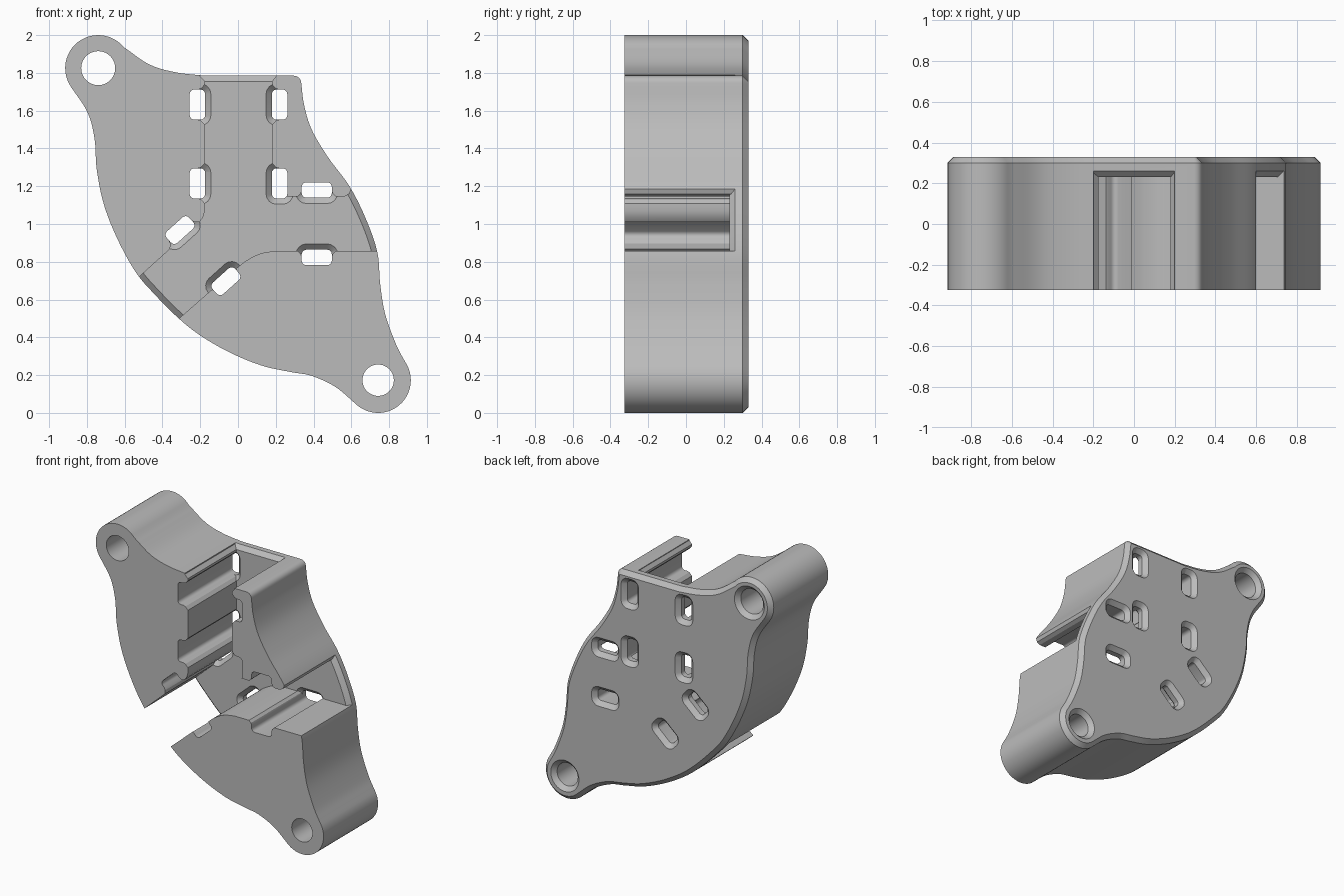
import bpy, bmesh
from math import cos, sin, radians
from mathutils import Vector

if "Cube" in bpy.data.objects:
    bpy.data.objects.remove(bpy.data.objects["Cube"])

FRONT, FLOOR, BACK, CHAMFER = -0.325, 0.23, 0.33, 0.03

gray = bpy.data.materials.new("light gray")
gray.use_nodes = True
gray.diffuse_color = (0.5, 0.5, 0.5, 1)
gray.node_tree.nodes["Principled BSDF"].inputs["Base Color"].default_value = gray.diffuse_color


def arc(cx, cz, r, start, end, n):
    angles = [radians(start + (end - start) * i / n) for i in range(n + 1)]
    return [Vector((cx + r * cos(a), cz + r * sin(a))) for a in angles]


def spline(points, steps=6):
    """Smooth curve through the points, both ends left out."""
    p = [Vector(q) for q in points]
    p = [2 * p[0] - p[1]] + p + [2 * p[-1] - p[-2]]
    out = []
    for a, b, c, d in zip(p, p[1:], p[2:], p[3:]):
        for i in range(steps):
            t = i / steps
            out.append(0.5 * (2 * b + (c - a) * t + (2 * a - 5 * b + 4 * c - d) * t * t
                              + (3 * b - a - 3 * c + d) * t ** 3))
    return out[1:]


def inset(loop, amount):
    """Shift a clockwise loop inwards."""
    out = []
    for i, p in enumerate(loop):
        before = (p - loop[i - 1]).normalized()
        after = (loop[(i + 1) % len(loop)] - p).normalized()
        n1, n2 = Vector((before.y, -before.x)), Vector((after.y, -after.x))
        out.append(p + (n1 + n2) * amount / (1 + n1.dot(n2)))
    return out


def prism(name, loop, layers):
    """Stack the loop along y; each layer is (y, inset)."""
    loop = [Vector(p) for p in loop]
    bm = bmesh.new()
    rings = [[bm.verts.new((p.x, y, p.y)) for p in (inset(loop, s) if s else loop)]
             for y, s in layers]
    for a, b in zip(rings, rings[1:]):
        for i in range(len(a)):
            bm.faces.new((a[i - 1], a[i], b[i], b[i - 1]))
    bm.faces.new(rings[0])
    bm.faces.new(rings[-1])
    bmesh.ops.recalc_face_normals(bm, faces=bm.faces)
    mesh = bpy.data.meshes.new(name)
    bm.to_mesh(mesh)
    bm.free()
    mesh.materials.append(gray)
    obj = bpy.data.objects.new(name, mesh)
    bpy.context.collection.objects.link(obj)
    return obj


def combine(target, tool, operation="DIFFERENCE"):
    mod = target.modifiers.new("combine", "BOOLEAN")
    mod.object, mod.operation, mod.solver = tool, operation, "EXACT"
    bpy.context.view_layer.objects.active = target
    bpy.ops.object.modifier_apply(modifier=mod.name)
    bpy.data.objects.remove(tool)


# Outer outline: two screw lobes joined by flowing sides
upper_lobe = arc(-0.74, 1.825, 0.175, 215, 40, 24)
lower_lobe = arc(0.742, 0.173, 0.173, 35, -135, 24)
top_side = [upper_lobe[-1], (-0.47, 1.845), (-0.33, 1.803), (-0.175, 1.785)]
right_side = [(0.335, 1.745), (0.35, 1.63), (0.39, 1.5), (0.477, 1.353), (0.59, 1.2),
              (0.674, 1.034), (0.737, 0.854), (0.753, 0.68), (0.78, 0.52),
              (0.838, 0.36), lower_lobe[0]]
lower_side = [lower_lobe[-1], (0.515, 0.138), (0.39, 0.196), (0.276, 0.217), (0.127, 0.25),
              (-0.04, 0.318), (-0.2, 0.41), (-0.318, 0.504), (-0.44, 0.626),
              (-0.54, 0.743), (-0.637, 0.918), (-0.71, 1.103), (-0.748, 1.29),
              (-0.759, 1.448), (-0.796, 1.59), upper_lobe[0]]
outline = (upper_lobe + spline(top_side) + [Vector((-0.175, 1.785))]
           + arc(0.295, 1.745, 0.04, 90, 0, 6) + spline(right_side)
           + lower_lobe + spline(lower_side))

housing = prism("housing", outline, [(FRONT, 0), (FLOOR + CHAMFER, 0)])
plate = prism("back_plate", outline, [(FLOOR, CHAMFER), (FLOOR + CHAMFER, 0),
                                      (BACK - CHAMFER, 0), (BACK, CHAMFER)])

# Branching channel that splits the front into three blocks
bend = spline([(-0.164, 0.63), (0, 0.772), (0.064, 0.818), (0.125, 0.845), (0.2, 0.858)])
channel = ([(-0.175, 1.755), (-0.2, 1.78), (-0.2, 1.95), (0.2, 1.95), (0.2, 1.78),
            (0.18, 1.755), (0.18, 1.146), (0.565, 1.146), (0.59, 1.16), (0.6, 1.19),
            (0.9, 1.19), (0.9, 0.858), (0.2, 0.858)] + bend[::-1]
           + [(-0.164, 0.63), (-0.5, 0.335), (-0.75, 0.514), (-0.21, 1.004),
              (-0.185, 1.035), (-0.175, 1.07)])
combine(housing, prism("channel_cutter", channel, [(-0.5, 0), (0.5, 0)]))

# Slots: centre, and direction in degrees towards the channel
slots = [(-0.215, 1.632, 0), (-0.215, 1.215, 0), (0.22, 1.632, 180), (0.22, 1.215, 180),
         (0.417, 1.18, 270), (0.417, 0.823, 90), (-0.307, 0.968, -48), (-0.064, 0.697, 132)]
slot_loops = []
for x, z, angle in slots:
    out = Vector((cos(radians(angle)), sin(radians(angle))))
    side = Vector((out.y, -out.x))

    def place(points):
        return [Vector((x, z)) + out * v + side * u for u, v in points]

    corners = [(0.055, 0.016, 90), (0.055, -0.016, 0), (-0.055, -0.016, -90), (-0.055, 0.016, -180)]
    loop = place([p for u, v, a in corners for p in arc(u, v, 0.025, a, a - 90, 4)])
    slot_loops.append(loop)
    # Eased mouth where the slot meets the channel wall
    mouth = place([(-0.079, 0.0), (-0.085, 0.02), (-0.108, 0.041), (-0.108, 0.05),
                   (0.108, 0.05), (0.108, 0.041), (0.085, 0.02), (0.079, 0.0)])
    combine(housing, prism("mouth_cutter", mouth, [(-0.5, 0), (0.5, 0)]))
    # Bevelled rim on the channel floor
    combine(plate, prism("rim_cutter", loop, [(FLOOR - 0.01, -0.04), (FLOOR + 0.035, 0.005)]))

combine(housing, plate, "UNION")

# Through slots and screw holes, flared at the back
holes = [arc(-0.74, 1.825, 0.09, 360, 7.5, 47), arc(0.742, 0.173, 0.083, 360, 7.5, 47)]
for loop in slot_loops + holes:
    combine(housing, prism("hole_cutter", loop, [(-0.5, 0), (BACK - CHAMFER, 0),
                                                 (BACK + 0.01, -CHAMFER - 0.01)]))

bpy.ops.object.select_all(action="DESELECT")
housing.select_set(True)
bpy.context.view_layer.objects.active = housing
bpy.ops.object.shade_smooth_by_angle(angle=radians(28))
